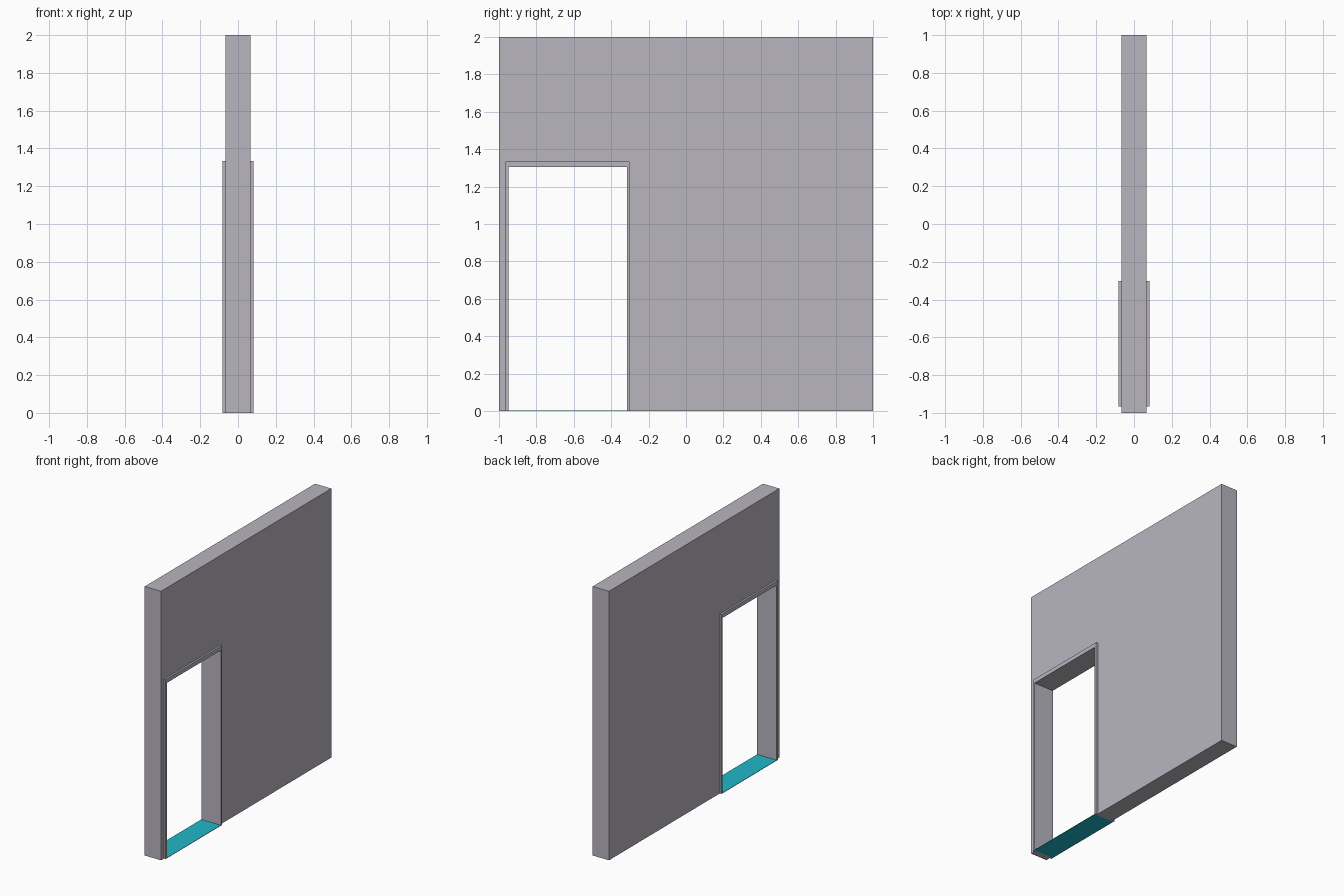
import bpy
import bmesh

if "Cube" in bpy.data.objects:
    bpy.data.objects.remove(bpy.data.objects["Cube"])


def material(name, rgb):
    m = bpy.data.materials.new(name)
    m.diffuse_color = (*rgb, 1.0)
    m.use_nodes = True
    m.node_tree.nodes["Principled BSDF"].inputs["Base Color"].default_value = m.diffuse_color
    return m


grey = material("pale_grey", (0.48, 0.46, 0.52))
cyan = material("cyan", (0.015, 0.47, 0.58))


def slab(name, profile, half_width, mat):
    """Extrude a closed (y, z) profile evenly to both sides of x = 0."""
    bm = bmesh.new()
    face = bm.faces.new([bm.verts.new((-half_width, y, z)) for y, z in profile])
    ext = bmesh.ops.extrude_face_region(bm, geom=[face])
    verts = [v for v in ext["geom"] if isinstance(v, bmesh.types.BMVert)]
    bmesh.ops.translate(bm, verts=verts, vec=(2 * half_width, 0, 0))
    bmesh.ops.recalc_face_normals(bm, faces=bm.faces)
    mesh = bpy.data.meshes.new(name)
    bm.to_mesh(mesh)
    bm.free()
    mesh.materials.append(mat)
    obj = bpy.data.objects.new(name, mesh)
    bpy.context.collection.objects.link(obj)
    return obj


def arch(y0, y1, top, in0, in1, in_top):
    """Rectangle with a doorway notch open at the floor."""
    return [(y0, 0), (y0, top), (y1, top), (y1, 0),
            (in1, 0), (in1, in_top), (in0, in_top), (in0, 0)]


# Doorway: outer edge of the frame and clear opening inside it
OUT0, OUT1, OUT_TOP = -0.966, -0.301, 1.334
IN0, IN1, IN_TOP = -0.95, -0.316, 1.304

# Wall with the doorway cut out
slab("wall", arch(-1, 1, 2, OUT0, OUT1, OUT_TOP), 0.067, grey)

# Door frame, slightly proud of the wall on both sides
slab("door_frame", arch(OUT0, OUT1, OUT_TOP, IN0, IN1, IN_TOP), 0.081, grey)

# Thin threshold plate between the jambs
slab("threshold", [(IN0, 0), (IN0, 0.003), (IN1, 0.003), (IN1, 0)], 0.081, cyan)
